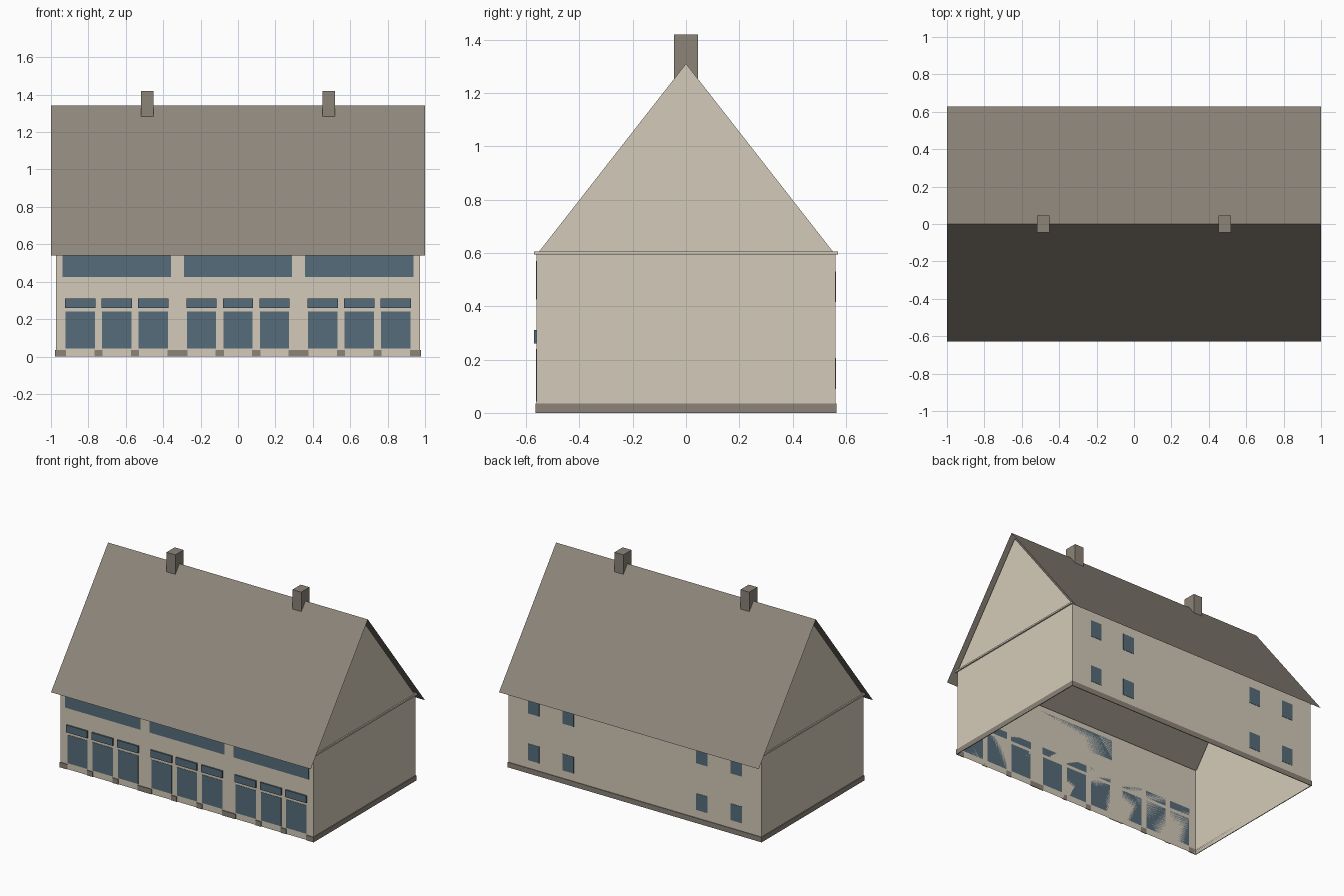
import bpy

if "Cube" in bpy.data.objects:
    bpy.data.objects.remove(bpy.data.objects["Cube"])


def srgb(*rgb):
    lin = [(c / 255 / 12.92 if c < 11 else ((c / 255 + 0.055) / 1.055) ** 2.4) for c in rgb]
    return (*lin, 1)


def material(name, *rgb):
    m = bpy.data.materials.new(name)
    m.diffuse_color = srgb(*rgb)
    m.use_nodes = True
    m.node_tree.nodes["Principled BSDF"].inputs["Base Color"].default_value = m.diffuse_color
    return m


PLASTER = material("plaster beige", 212, 202, 184)
STONE = material("stone grey", 139, 131, 120)
SLATE = material("roof grey", 143, 135, 124)
GLASS = material("slate blue", 86, 108, 122)

HX, HY = 0.973, 0.56        # half length and depth of the walls
EAVE, APEX = 0.6, 1.31      # wall top and gable tip


def mesh(name, verts, faces, mat):
    me = bpy.data.meshes.new(name)
    me.from_pydata(verts, [], faces)
    me.materials.append(mat)
    ob = bpy.data.objects.new(name, me)
    bpy.context.collection.objects.link(ob)
    return ob


def box(name, x0, x1, y0, y1, z0, z1, mat):
    v = [(x, y, z) for z in (z0, z1) for x, y in ((x0, y0), (x1, y0), (x1, y1), (x0, y1))]
    f = [(3, 2, 1, 0), (4, 5, 6, 7)] + [(i, (i + 1) % 4, (i + 1) % 4 + 4, i + 4) for i in range(4)]
    return mesh(name, v, f, mat)


# Open shell of four walls
corners = [(-HX, -HY), (HX, -HY), (HX, HY), (-HX, HY)]
mesh("walls", [(x, y, z) for z in (0, EAVE) for x, y in corners],
     [(i, (i + 1) % 4, (i + 1) % 4 + 4, i + 4) for i in range(4)], PLASTER)

# Gable ends, with a thin ledge and plinth below each
for side, s in (("left", -1), ("right", 1)):
    g = [(s * HX, -0.555, EAVE), (s * HX, 0.555, EAVE), (s * HX, 0, APEX)]
    mesh(side + "_gable", g, [(0, 1, 2) if s > 0 else (2, 1, 0)], PLASTER)
    a, b = sorted((s * HX, s * (HX + 0.009)))
    box(side + "_gable_ledge", a, b, -0.571, 0.571, 0.594, 0.605, PLASTER)
    a, b = sorted((s * HX, s * (HX + 0.005)))
    box(side + "_plinth", a, b, -0.565, 0.565, 0, 0.035, STONE)

# Ledges under the eaves and the rear plinth
for name, y0, y1 in (("front_ledge", -0.571, -HY), ("rear_ledge", HY, 0.571)):
    box(name, -HX, HX, y0, y1, 0.594, 0.605, PLASTER)
box("rear_plinth", -HX, HX, HY, 0.565, 0, 0.035, STONE)

# Roof: two thin slopes meeting at the ridge
mesh("roof", [(-1, -0.628, 0.54), (1, -0.628, 0.54), (1, 0, 1.342), (-1, 0, 1.342),
              (1, 0.628, 0.54), (-1, 0.628, 0.54)],
     [(0, 1, 2, 3), (3, 2, 4, 5)], SLATE)

# Chimneys astride the ridge
for side, s in (("left", -1), ("right", 1)):
    box(side + "_chimney", s * 0.485 - 0.034, s * 0.485 + 0.034, -0.045, 0.045, 1.24, 1.42, STONE)

# Front: three bays, each with a window band and three doors with canopies
doors = []
for bay in (-0.648, 0, 0.648):
    box("window_band", bay - 0.289, bay + 0.289, -HY - 0.002, -HY, 0.425, 0.57, GLASS)
    for d in (-0.195, 0, 0.195):
        x = bay + d
        doors.append(x)
        box("door", x - 0.078, x + 0.078, -HY - 0.002, -HY, 0.043, 0.24, GLASS)
        box("door_canopy", x - 0.081, x + 0.081, -HY - 0.01, -HY, 0.26, 0.31, GLASS)

# Front plinth blocks fill the spaces between the doors
edges = [-HX - 0.005] + [x + s * 0.076 for x in doors for s in (-1, 1)] + [HX + 0.005]
for x0, x1 in zip(edges[::2], edges[1::2]):
    box("front_plinth", x0, x1, -HY - 0.005, -HY, 0, 0.035, STONE)

# Rear: two rows of four small windows
for x in (-0.78, -0.515, 0.515, 0.78):
    for z in (0.09, 0.415):
        box("rear_window", x - 0.043, x + 0.043, HY, HY + 0.002, z, z + 0.115, GLASS)
